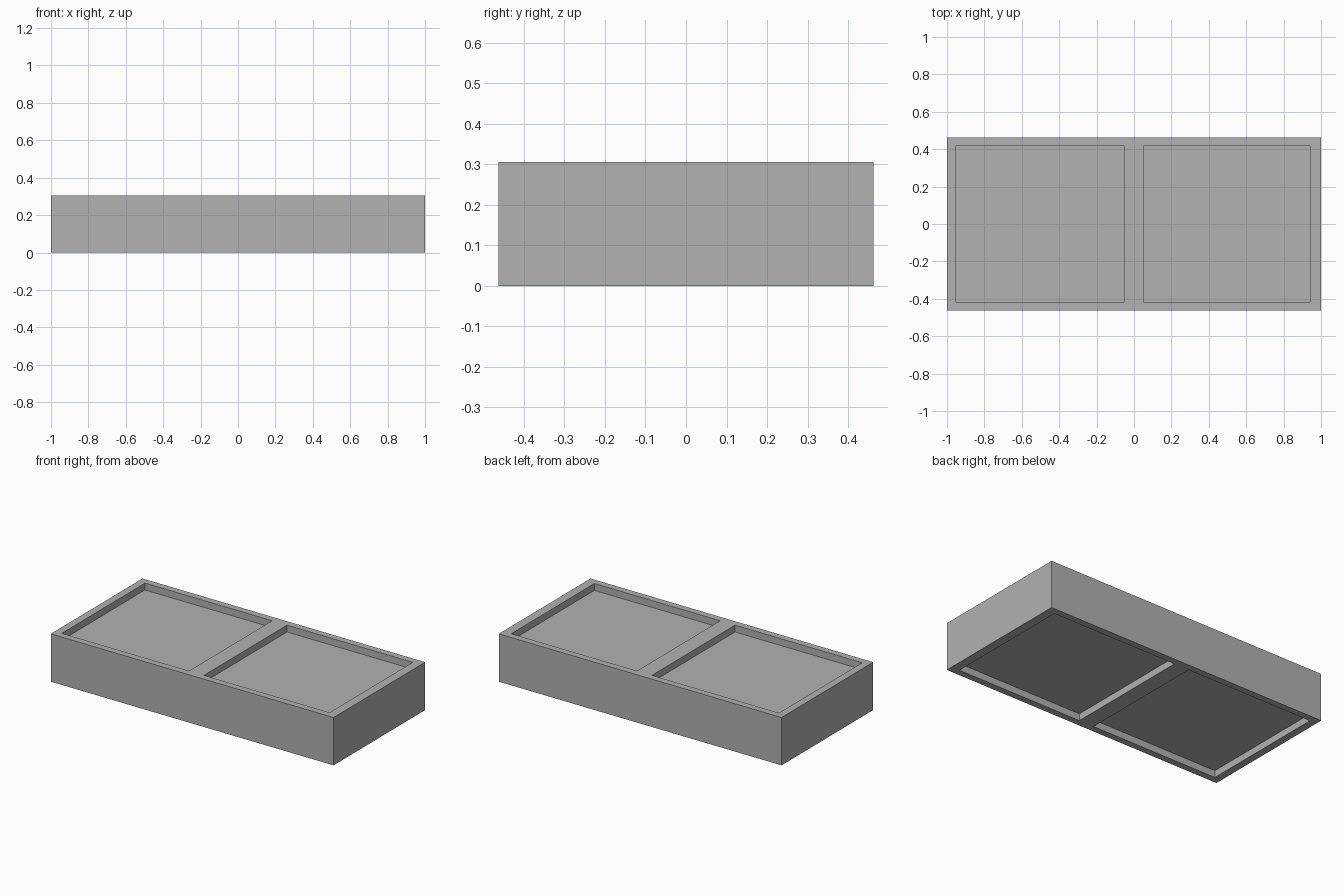
import bpy
import bmesh

HEIGHT, HALF_DEPTH, RECESS = 0.306, 0.463, 0.044

cube = bpy.data.objects.get("Cube")
if cube:
    bpy.data.objects.remove(cube, do_unlink=True)

grey = bpy.data.materials.new("plain_grey")
grey.use_nodes = True
colour = (0.445, 0.445, 0.445, 1)
grey.diffuse_color = colour
grey.node_tree.nodes["Principled BSDF"].inputs["Base Color"].default_value = colour

# Column and row lines: outer rim, two panels, centre bar
xs = [-1, -0.952, -0.053, 0.053, 0.942, 1]
ys = [-HALF_DEPTH, -0.42, 0.42, HALF_DEPTH]

bm = bmesh.new()


def face_grid(z, flip):
    """Flat rim with two panels, each pushed into the block."""
    verts = [[bm.verts.new((x, y, z)) for x in xs] for y in ys]
    panels = []
    for j in range(len(ys) - 1):
        for i in range(len(xs) - 1):
            loop = [verts[j][i], verts[j][i + 1], verts[j + 1][i + 1], verts[j + 1][i]]
            face = bm.faces.new(loop[::-1] if flip else loop)
            if j == 1 and i in (1, 3):
                panels.append(face)
    rim = verts[0] + [row[-1] for row in verts[1:]] + verts[-1][-2::-1]
    rim += [row[0] for row in verts[-2:0:-1]]
    # Recess each panel with straight walls
    for panel in panels:
        result = bmesh.ops.extrude_face_region(bm, geom=[panel])
        moved = [g for g in result["geom"] if isinstance(g, bmesh.types.BMVert)]
        bmesh.ops.translate(bm, verts=moved, vec=(0, 0, RECESS if flip else -RECESS))
        if panel.is_valid:
            bm.faces.remove(panel)
    return rim


top = face_grid(HEIGHT, False)
bottom = face_grid(0, True)

# Outer side walls
for k in range(len(top)):
    n = (k + 1) % len(top)
    bm.faces.new((bottom[k], bottom[n], top[n], top[k]))

# Merge coplanar strips into clean flat faces
bmesh.ops.recalc_face_normals(bm, faces=bm.faces)
bmesh.ops.dissolve_limit(bm, angle_limit=0.01, verts=bm.verts, edges=bm.edges)

mesh = bpy.data.meshes.new("panelled_block")
bm.to_mesh(mesh)
bm.free()
mesh.materials.append(grey)
block = bpy.data.objects.new("panelled_block", mesh)
bpy.context.collection.objects.link(block)
